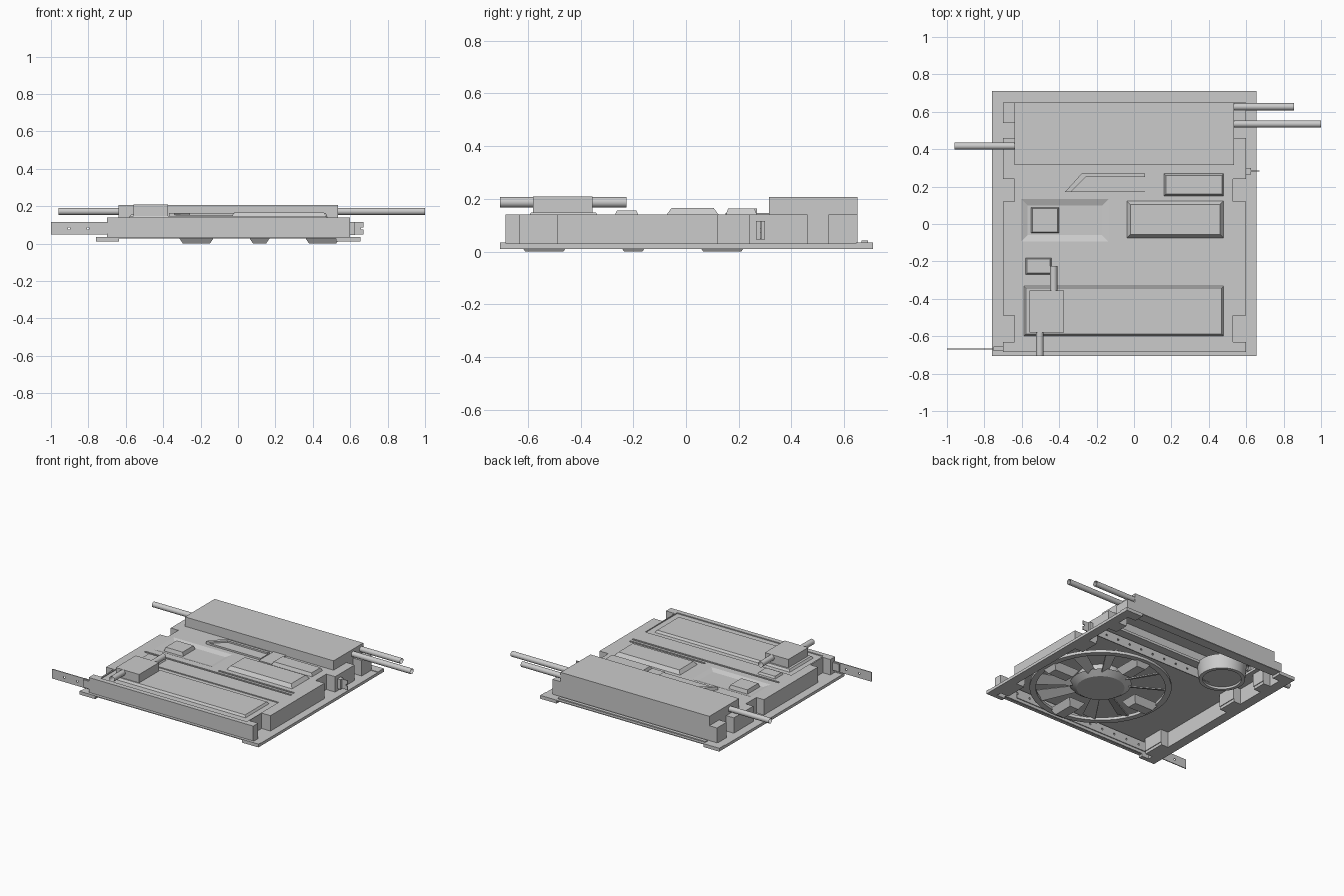
import bpy, bmesh, math
from mathutils import Matrix, Vector

default = bpy.data.objects.get("Cube")
if default:
    bpy.data.objects.remove(default)


def finish(name, bm, smooth=False):
    bmesh.ops.recalc_face_normals(bm, faces=bm.faces)
    mesh = bpy.data.meshes.new(name)
    bm.to_mesh(mesh)
    bm.free()
    obj = bpy.data.objects.new(name, mesh)
    bpy.context.collection.objects.link(obj)
    if smooth:
        bpy.ops.object.select_all(action='DESELECT')
        obj.select_set(True)
        bpy.context.view_layer.objects.active = obj
        bpy.ops.object.shade_smooth_by_angle()
    return obj


def add_box(bm, x0, x1, y0, y1, z0, z1, taper=0.0):
    """Box whose top is drawn in by taper on every side."""
    verts = bmesh.ops.create_cube(bm, size=1)['verts']
    for v in verts:
        inset = taper if v.co.z > 0 else 0
        v.co = Vector((x1 - inset if v.co.x > 0 else x0 + inset,
                       y1 - inset if v.co.y > 0 else y0 + inset,
                       z1 if v.co.z > 0 else z0))
    return verts


def box(name, *dims):
    bm = bmesh.new()
    add_box(bm, *dims)
    return finish(name, bm)


def prism(name, points, z0, z1):
    bm = bmesh.new()
    face = bm.faces.new([bm.verts.new((x, y, z0)) for x, y in points])
    out = bmesh.ops.extrude_face_region(bm, geom=[face])['geom']
    top = [g for g in out if isinstance(g, bmesh.types.BMVert)]
    bmesh.ops.translate(bm, verts=top, vec=(0, 0, z1 - z0))
    return finish(name, bm)


def cylinder(name, centre, r0, r1, length, axis='Z', caps=True):
    bm = bmesh.new()
    bmesh.ops.create_cone(bm, segments=40, radius1=r0, radius2=r1,
                          depth=length, cap_ends=caps)
    turn = {'X': Matrix.Rotation(math.pi / 2, 4, 'Y'),
            'Y': Matrix.Rotation(math.pi / 2, 4, 'X'), 'Z': Matrix()}[axis]
    bmesh.ops.transform(bm, matrix=Matrix.Translation(centre) @ turn, verts=bm.verts)
    return finish(name, bm, True)


def cut(obj, cutter, keep=False):
    mod = obj.modifiers.new("cut", 'BOOLEAN')
    mod.operation, mod.solver, mod.object = 'DIFFERENCE', 'EXACT', cutter
    cutter.hide_render = True
    bpy.context.view_layer.objects.active = obj
    bpy.ops.object.modifier_apply(modifier=mod.name)
    if not keep:
        bpy.data.objects.remove(cutter)


def outline(t):
    """Castellated plan of the housing, drawn in by t."""
    blocks = [(-0.685, -0.63), (-0.49, 0.12), (0.24, 0.46), (0.54, 0.65)]
    right, left = [], []
    for y0, y1 in blocks:
        y0, y1 = y0 + t, y1 - t
        right += [(0.53 - t, y0), (0.60 - t, y0), (0.60 - t, y1), (0.53 - t, y1)]
        left += [(-0.64 + t, y0), (-0.70 + t, y0), (-0.70 + t, y1), (-0.64 + t, y1)]
    return right[1:-1] + left[1:-1][::-1]


# Hollow housing and side flanges, open underneath
housing = prism("housing", outline(0), 0.03, 0.14)
cavity = prism("cavity_cutter", outline(0.01), -0.02, 0.122)
flanges = [box("left_flange", 0.525, 0.655, -0.705, 0.71, 0.01, 0.03),
           box("right_flange", -0.76, -0.635, -0.705, 0.71, 0.01, 0.03)]
for part in flanges:
    cut(part, cavity, True)
cut(housing, cavity)
box("front_lip", -0.76, 0.655, -0.705, -0.683, 0.028, 0.034)
box("back_lip", -0.76, 0.655, 0.645, 0.71, 0.028, 0.034)
box("back_lip_rib", -0.635, 0.53, 0.665, 0.69, 0.034, 0.042)

# Recesses in the top plate
for dims in [(-0.63, 0.525, -0.65, -0.29, 0.133, 0.15),
             (-0.63, 0.53, -0.16, -0.145, 0.134, 0.15),
             (-0.07, 0.525, -0.125, -0.11, 0.134, 0.15)]:
    cut(housing, box("recess_cutter", *dims))
cut(housing, box("basin_cutter", -0.57, -0.17, -0.06, 0.1, 0.127, 0.15, -0.06))
cut(housing, box("bay_cutter", -0.6, 0.5, 0.34, 0.635, 0.1, 0.15))

# Raised panels on the top plate
box("front_panel", -0.59, 0.48, -0.60, -0.33, 0.13, 0.148, 0.012)
box("basin_box", -0.55, -0.40, -0.05, 0.09, 0.125, 0.153, 0.008)
box("centre_block", -0.04, 0.48, -0.075, 0.125, 0.138, 0.165, 0.02)
box("rear_block", 0.16, 0.48, 0.15, 0.27, 0.138, 0.163, 0.01)
box("rear_strip", 0.06, 0.16, 0.15, 0.315, 0.138, 0.146)
box("small_box", -0.58, -0.44, -0.27, -0.18, 0.138, 0.155, 0.008)
prism("angled_block", [(-0.37, 0.17), (0.06, 0.17), (0.06, 0.27), (-0.28, 0.27)],
      0.138, 0.152)
prism("angled_rib", [(-0.37, 0.17), (-0.34, 0.17), (-0.26, 0.25), (0.06, 0.25),
                     (0.06, 0.27), (-0.28, 0.27)], 0.15, 0.163)

# Large rear box with a cross pipe inside
rear = box("rear_box", -0.64, 0.535, 0.315, 0.65, 0.139, 0.207)
cut(rear, box("rear_cutter", -0.625, 0.52, 0.33, 0.64, 0.1, 0.199))
cylinder("cross_pipe", (-0.05, 0.618, 0.168), 0.03, 0.03, 1.14, 'X')

# Open tubes through the rear box
for name, x0, x1, y in [("left_long_tube", 0.5, 1.0, 0.535),
                        ("left_short_tube", 0.5, 0.855, 0.627),
                        ("right_tube", -0.96, -0.6, 0.417)]:
    cylinder(name, ((x0 + x1) / 2, y, 0.172), 0.019, 0.019, x1 - x0, 'X', False)

# Pump box with its two pipes
box("pump_box", -0.56, -0.375, -0.58, -0.355, 0.138, 0.208)
for name, x, y0, y1 in [("pump_front_pipe", -0.504, -0.705, -0.55),
                        ("pump_rear_pipe", -0.43, -0.38, -0.225)]:
    cylinder(name, (x, (y0 + y1) / 2, 0.187), 0.02, 0.02, y1 - y0, 'Y', False)


# Perforated rails
def rail(name, x0, x1, y):
    bm = bmesh.new()
    for z0, z1 in [(0.048, 0.075), (0.087, 0.115)]:
        add_box(bm, x0, x1, y - 0.003, y + 0.003, z0, z1)
    count = round((x1 - x0) / 0.1)
    step = (x1 - x0) / count
    for i in range(count):
        a = x0 + i * step
        add_box(bm, a, a + step - 0.012, y - 0.003, y + 0.003, 0.075, 0.087)
    finish(name, bm)


rail("front_rail", -1.0, 0.43, -0.669)
rail("rear_rail", -0.40, 0.67, 0.283)
box("rail_clamp_front", -0.75, -0.69, -0.68, -0.655, 0.055, 0.11)
box("rail_clamp_rear", 0.59, 0.625, 0.265, 0.30, 0.045, 0.115)

# Fan wheel on the underside
fan_x, fan_y = 0.115, -0.2
rim = cylinder("fan_rim", (fan_x, fan_y, 0.042), 0.46, 0.46, 0.02)
cut(rim, cylinder("rim_cutter", (fan_x, fan_y, 0.042), 0.42, 0.42, 0.1))
cylinder("fan_hub", (fan_x, fan_y, 0.045), 0.155, 0.20, 0.03)
cylinder("fan_motor", (fan_x, fan_y, 0.09), 0.15, 0.15, 0.07)

blades, feet = bmesh.new(), bmesh.new()
for i in range(12):
    spin = Matrix.Translation((fan_x, fan_y, 0)) @ Matrix.Rotation(i * math.pi / 6, 4, 'Z')
    if i % 3 == 0:
        verts = add_box(feet, 0.235, 0.44, -0.065, 0.065, 0.045, 0.0, 0.03)
        bmesh.ops.transform(feet, matrix=spin, verts=verts)
    else:
        verts = add_box(blades, 0.18, 0.43, -0.045, 0.045, -0.004, 0.004)
        tilt = Matrix.Translation((0, 0, 0.06)) @ Matrix.Rotation(0.45, 4, 'X')
        for v in verts:
            v.co.y *= 0.6 if v.co.x < 0.3 else 1.0
        bmesh.ops.transform(blades, matrix=spin @ tilt, verts=verts)
finish("fan_blades", blades)
finish("fan_feet", feet)

# Round cup hanging beside the fan
cup = cylinder("cup", (-0.42, 0.385, 0.085), 0.15, 0.16, 0.1)
cut(cup, cylinder("cup_cutter", (-0.42, 0.385, 0.035), 0.125, 0.125, 0.03))
